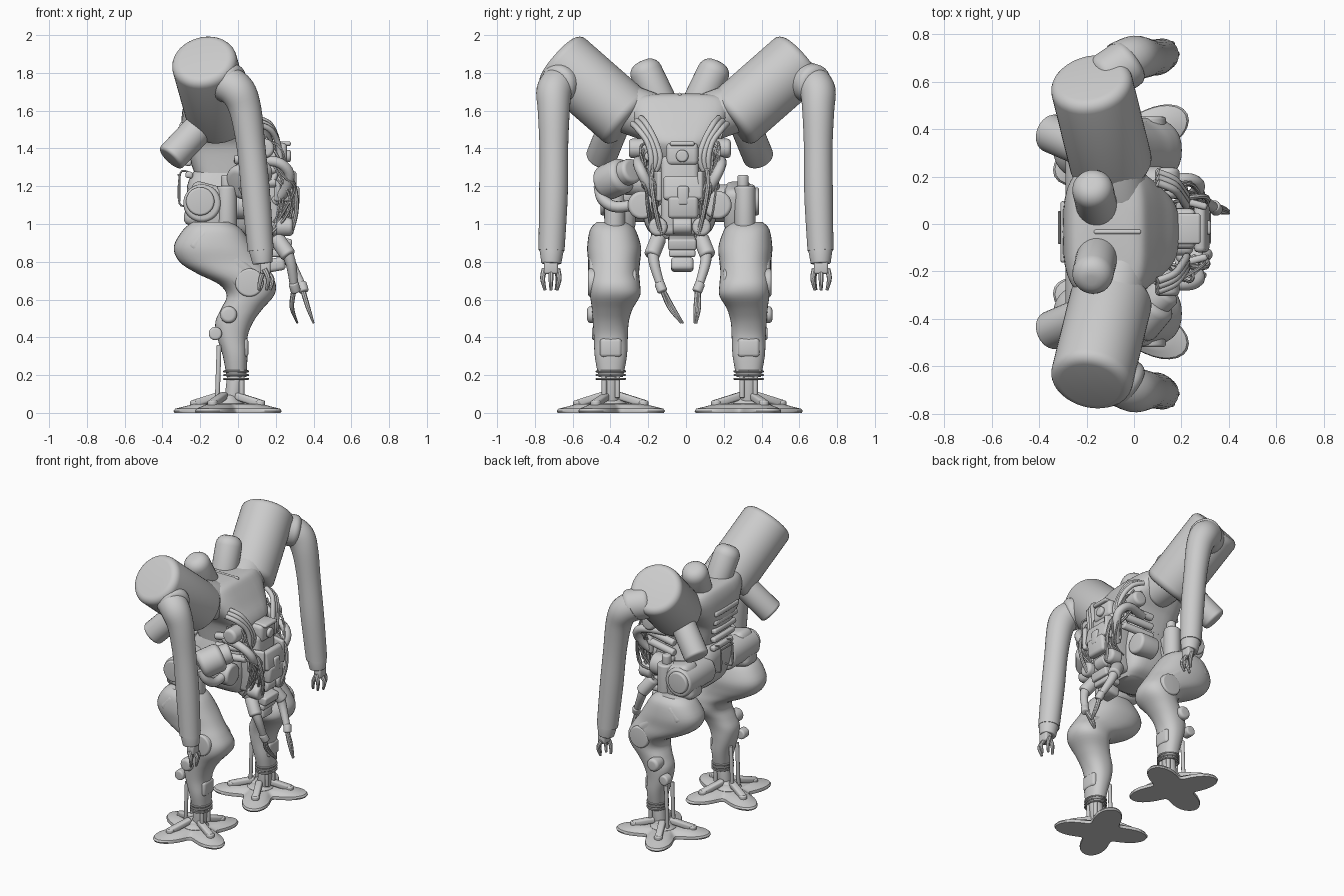
import bpy, bmesh, math, random
from mathutils import Vector, Euler, Matrix

if "Cube" in bpy.data.objects:
    bpy.data.objects.remove(bpy.data.objects["Cube"])

random.seed(4)
C = -0.033  # body mid-plane in y


def finish(name, bm):
    bmesh.ops.recalc_face_normals(bm, faces=bm.faces)
    me = bpy.data.meshes.new(name)
    bm.to_mesh(me)
    bm.free()
    ob = bpy.data.objects.new(name, me)
    bpy.context.collection.objects.link(ob)
    return ob


def loft(name, rings):
    bm = bmesh.new()
    vs = [[bm.verts.new(p) for p in r] for r in rings]
    n = len(vs[0])
    for a, b in zip(vs, vs[1:]):
        for i in range(n):
            bm.faces.new((a[i], a[(i + 1) % n], b[(i + 1) % n], b[i]))
    bm.faces.new(vs[0])
    bm.faces.new(vs[-1])
    return finish(name, bm)


def spline(rows, k=5):
    out = []
    for i in range(len(rows) - 1):
        q = [rows[max(i - 1, 0)], rows[i], rows[i + 1], rows[min(i + 2, len(rows) - 1)]]
        for j in range(k):
            t = j / k
            out.append([.5 * (2*b + (c-a)*t + (2*a-5*b+4*c-d)*t*t + (3*b-a-3*c+d)*t**3)
                        for a, b, c, d in zip(*q)])
    return out + [list(rows[-1])]


def tube(name, pts, r=None, n=12, k=5):
    rows = spline([tuple(p) + ((r,) if r else ()) for p in pts], k)
    ps = [Vector(p[:3]) for p in rows]
    t0 = (ps[1] - ps[0]).normalized()
    u = t0.orthogonal().normalized()
    rings = []
    for i, p in enumerate(ps):
        t = (ps[min(i + 1, len(ps) - 1)] - ps[max(i - 1, 0)]).normalized()
        u = t0.rotation_difference(t) @ u
        t0, w = t, t.cross(u)
        rings.append([p + rows[i][3] * (u * math.cos(a) + w * math.sin(a))
                      for a in (2 * math.pi * j / n for j in range(n))])
    return loft(name, rings)


def drum(name, a, b, r, rim=.012, r2=None, n=28):
    a, b, r2 = Vector(a), Vector(b), r2 or r
    d = (b - a).normalized()
    u = d.orthogonal().normalized()
    w, L = d.cross(u), (b - a).length
    arc = [(rim * (1 - math.sin(g)), rim * (math.cos(g) - 1)) for g in (math.pi / 2 * (1 - i / 5) for i in range(6))]
    prof = [(h, r + e) for h, e in arc] + [(L - h, r2 + e) for h, e in reversed(arc)]
    return loft(name, [[a + d * h + max(q, .001) * (u * math.cos(g) + w * math.sin(g))
                        for g in (2 * math.pi * j / n for j in range(n))] for h, q in prof])


def box(name, c, size, rot=(0, 0, 0), bev=.012):
    bm = bmesh.new()
    bmesh.ops.create_cube(bm, size=1)
    bmesh.ops.scale(bm, vec=size, verts=bm.verts)
    bmesh.ops.bevel(bm, geom=bm.edges[:], offset=min(bev, min(size) * .45), segments=3, affect='EDGES', profile=.5)
    m = Matrix.Translation(c) @ Euler([math.radians(v) for v in rot]).to_matrix().to_4x4()
    bm.transform(m)
    return finish(name, bm)


def section(z, x0, x1, y0, y1, e=2.3, n=36):
    f = lambda v: math.copysign(abs(v) ** (2 / e), v)
    return [Vector(((x0+x1)/2 + (x1-x0)/2*f(math.cos(g)), (y0+y1)/2 + (y1-y0)/2*f(math.sin(g)), z))
            for g in (2 * math.pi * i / n for i in range(n))]


# Torso: wide chest narrowing to a waist and pelvis
torso = [(1.69, -.2, .0, .12), (1.675, -.26, .04, .25), (1.62, -.29, .08, .28), (1.54, -.3, .13, .25),
         (1.46, -.3, .18, .2), (1.4, -.28, .18, .17), (1.27, -.23, .1, .15)]
loft("chest", [section(z, a, b, C - h, C + h, 3.5) for z, a, b, h in spline(torso, 4)])
pelvis = [(1.3, -.22, .1, .14), (1.2, -.27, .12, .17), (1.08, -.25, .13, .2), (.97, -.2, .12, .17), (.92, -.12, .1, .1)]
loft("pelvis", [section(z, a, b, C - h, C + h, 3.5) for z, a, b, h in spline(pelvis, 4)])
box("chest_ridge", (-.07, C, 1.68), (.2, .02, .03))
for i in range(5):
    box("back_rib", (-.29 + .008 * i, C, 1.52 - i * .065), (.04, .26 - .01 * i, .035), (0, 8, 0))
for y in (-.08, .05):
    tube("back_handle", [(-.25, y, 1.27), (-.305, y, 1.27), (-.31, y, 1.11), (-.25, y, 1.1)], .005, 8)
    tube("back_handle_upright", [(-.31, y, 1.12), (-.31, y, 1.26)], .005, 8)
tube("back_handle_bar", [(-.315, -.08, 1.26), (-.315, .05, 1.26)], .006, 8)

# Front machinery core, sensor head, mask plate and jaw
box("front_core", (.15, C, 1.15), (.2, .2, .42), bev=.03)
box("sensor_housing", (.2, -.02, 1.37), (.12, .17, .12), bev=.025)
drum("sensor_eye", (.24, -.02, 1.36), (.28, -.02, 1.36), .033)
box("sensor_brow", (.23, -.02, 1.425), (.1, .13, .025))
box("mask_upper", (.285, -.015, 1.19), (.05, .21, .13), (0, -10, 0), .02)
box("mask_lower", (.29, -.015, 1.09), (.06, .16, .12), (0, 6, 0), .02)
box("mask_bridge", (.3, -.015, 1.15), (.05, .06, .1))
box("jaw_upper", (.22, -.02, .9), (.13, .15, .06), (0, 10, 0))
box("jaw_middle", (.21, -.02, .845), (.11, .14, .04))
box("jaw_lower", (.2, -.02, .785), (.1, .12, .07), (0, -10, 0), .02)
drum("chin_roller", (.24, -.07, .99), (.24, .03, .99), .045)


def sided(s):
    P = lambda x, y, z, *r: (x, C + s * y, z) + r
    A = lambda x, y, z, *r: (x, s * y, z) + r

    # Shoulder barrels with rear and top pods
    drum("shoulder_barrel", P(-.09, .26, 1.54), P(-.185, .645, 1.878), .174, .045, n=48)
    drum("shoulder_root", P(-.06, .14, 1.56), P(-.11, .36, 1.64), .13, .03)
    drum("rear_pod", P(-.08, .3, 1.64), P(-.36, .42, 1.345), .082, .02)
    drum("top_pod", P(-.15, .08, 1.6), P(-.18, .205, 1.86), .087, .065)

    # Arm, cuff and hand
    drum("arm_collar", A(-.14, .6, 1.765), A(.0, .695, 1.735), .105, .04)
    tube("arm", [A(-.06, .67, 1.745, .097), A(-.0, .698, 1.7, .095), A(.04, .7, 1.6, .085), A(.07, .7, 1.4, .076),
                 A(.095, .702, 1.15, .076), A(.12, .712, .86, .069)], n=28)
    drum("arm_cuff", A(.12, .711, .88), A(.13, .713, .79), .066, .008, .054)
    box("palm", A(.145, .715, .77), (.055, .075, .07))
    for y, x in ((-.035, .16), (0, .18), (.035, .16), (-.03, .12)):
        tube("finger", [A(.14, .715 + y, .76, .015), A(x, .715 + y * 1.25, .71, .013), A(x - .01, .715 + y * .9, .65, .008)], n=8)

    # Hip drum, side strut and canister
    drum("hip_drum", P(-.19, .1, 1.11), P(-.19, .4, 1.11), .1, .02)
    drum("hip_cap", P(-.2, .38, 1.12), P(-.2, .42, 1.12), .075)
    box("hip_housing", P(-.16, .31, 1.09), (.22, .15, .24), (0, 15, 0), .04)
    drum("hip_canister", P(-.06, .345, .96), P(-.06, .345, 1.2), .055)
    drum("hip_canister_cap", P(-.06, .335, 1.19), P(-.06, .335, 1.26), .03)
    drum("waist_drum", P(-.02, .2, 1.1), P(.13, .2, 1.1), .075, .02)
    drum("side_pod", P(.14, .14, 1.4), P(.14, .27, 1.4), .052, .02)
    drum("chin_lamp", P(.2, .115, .985), P(.29, .115, .985), .05, .02)
    box("cheek_plate", P(.25, .12, 1.2), (.12, .03, .16), (0, 0, -s * 15))

    # Leg: thigh, knee and shin in one smooth form
    leg = [(1.01, -.24, -.04, .27, .44), (.97, -.29, .02, .235, .475), (.88, -.34, .08, .205, .49), (.8, -.31, .13, .21, .485),
           (.74, -.22, .17, .215, .485), (.68, -.1, .2, .21, .48), (.62, -.06, .19, .21, .475), (.55, -.09, .13, .25, .465),
           (.48, -.12, .08, .27, .46), (.4, -.11, .05, .275, .455), (.3, -.08, .05, .28, .45), (.19, -.06, .045, .3, .43)]
    loft("leg", [section(z, a, b, C + s * u, C + s * v) for z, a, b, u, v in spline(leg, 4)])
    box("thigh_panel", P(-.09, .445, .82), (.36, .07, .14), (0, 40, 0), .03)
    drum("knee_disc", P(.06, .23, .69), P(.06, .485, .69), .075)
    drum("shin_knob", P(-.05, .4, .52), P(-.05, .49, .52), .045, .02)
    drum("calf_knob", P(-.12, .4, .42), P(-.12, .465, .42), .035)
    box("shin_plate", P(.035, .365, .345), (.04, .115, .1), bev=.02)

    # Ankle post, pistons and coils
    drum("ankle_post", P(-.03, .365, .04), P(-.01, .365, .22), .045)
    for y in (.33, .4):
        drum("heel_piston", P(-.11, y, .06), P(-.1, y, .36), .013, .004, n=12)
        drum("toe_piston", P(.02, y, .08), P(.02, y, .22), .014, .004, n=12)
    for z in (.18, .2, .22):
        tube("ankle_coil", [P(-.01 + .063 * math.cos(g), .365 + .075 * math.sin(g), z)
                            for g in (math.pi * i / 6 for i in range(13))], .006, 6, 2)

    # Four-lobed foot with braces
    fx, fy, turn = -.055, .365, math.radians(25)
    rings = []
    for z, k in ((0, .98), (.01, 1), (.022, .97), (.034, .8), (.048, .62)):
        rings.append([Vector(P(fx + k * q * math.cos(g), fy + k * q * math.sin(g), z)) for g, q in
                      ((g, .225 + .085 * math.cos(4 * (g - turn))) for g in (math.pi * i / 36 for i in range(72)))])
    loft("foot", rings)
    drum("foot_hub", P(fx, fy, .03), P(fx, fy, .095), .085, .02, .06)
    for i in range(4):
        g = turn + i * math.pi / 2
        at = lambda q, z: P(fx + q * math.cos(g), fy + q * math.sin(g), z)
        box("foot_brace", at(.12, .07), (.17, .045, .04), (0, 16, s * math.degrees(g)))
        drum("foot_joint", at(.19, .03), at(.19, .065), .027, .008, n=16)

    # Small hanging manipulator
    e = .05 if s > 0 else -.02
    tip = .4 if s > 0 else .315
    drum("manipulator_shoulder", P(.2, .11, .93), P(.27, .15, .83), .042, .015)
    tube("manipulator_arm", [P(.25, .14, .87, .034), P(.28, .135, .79, .028), P((.28 + tip) / 2, .1, .67, .022)], n=14)
    drum("manipulator_elbow", P((.27 + tip) / 2, .11, .69), P((.3 + tip) / 2, .09, .64), .027, .01, n=18)
    for d in (-.008, .008):
        tube("manipulator_finger", [P((.28 + tip) / 2, .095, .66, .014), (tip - .03, s * .07 - .01 + d, .56, .012),
                                    (tip, e + d * .6, .475, .005)], n=8)

    # Hoses and cable bundles
    for d in range(3):
        o = .022 * d
        tube("neck_hose", [P(.1, .25 - o, 1.53 + o * .7), P(.17, .22 - o, 1.5 + o * .6), P(.21, .17 - o, 1.43),
                           P(.22, .15 - o, 1.33), P(.18, .17, 1.22)], .016, 10)
    tube("side_hose", [P(.05, .18, 1.33), P(.2, .22, 1.33), P(.27, .2, 1.27), P(.25, .15, 1.18), P(.2, .1, 1.12)], .028)
    tube("frame_bar", [P(.2, .14, 1.3), P(.29, .15, 1.22), P(.31, .13, 1.08), P(.28, .1, .95)], .012, 8)
    for i in range(8):
        j = lambda v: random.uniform(-v, v)
        tube("cable", [P(.1 + j(.03), .17 + j(.06), 1.47 + j(.04)), P(.2 + j(.04), .17 + j(.05), 1.33 + j(.08)),
                       P(.26 + j(.04), .14 + j(.04), 1.15 + j(.08)), P(.2 + j(.04), .1 + j(.05), .98 + j(.05))], .007, 6)
    for z in (1.2, 1.27, 1.34):
        drum("side_rod", P(-.02, .19, z), P(.2, .16, z + .02), .025, .01, n=16)


for s in (1, -1):
    sided(s)

# Large drum on one side only
drum("side_barrel", (.0, -.44, 1.21), (.1, -.32, 1.265), .095, .035)
drum("side_barrel_cap", (.08, -.34, 1.26), (.14, -.28, 1.285), .068, .02)
drum("side_barrel_mount", (-.02, -.15, 1.2), (.05, -.38, 1.22), .06)
tube("side_barrel_hose", [(.03, -.46, 1.2), (.06, -.44, 1.13), (.08, -.36, 1.09), (.08, -.2, 1.12)], .03)

bpy.ops.object.select_all(action='SELECT')
bpy.context.view_layer.objects.active = bpy.context.selected_objects[0]
bpy.ops.object.shade_smooth_by_angle(angle=math.radians(38))
